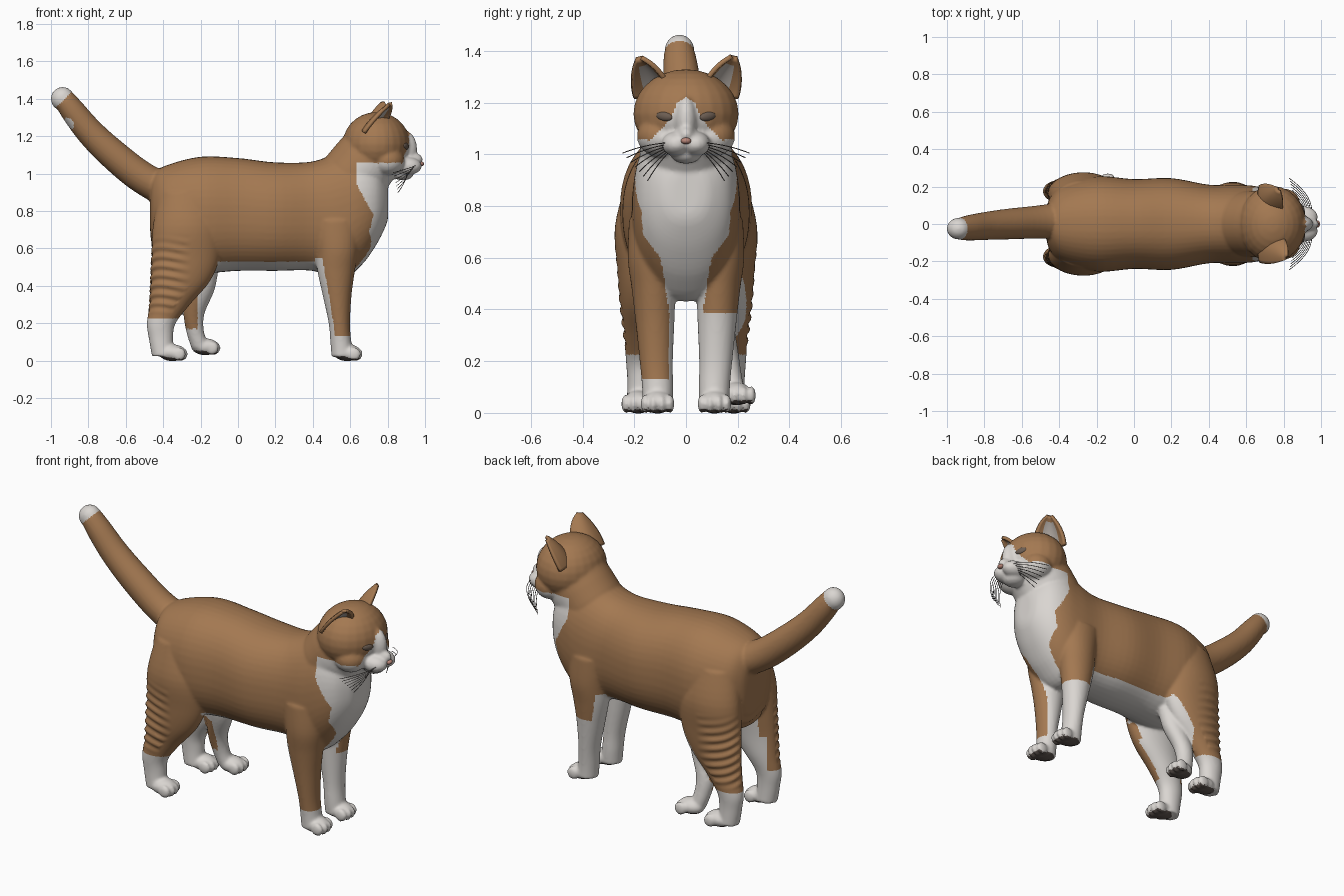
import bpy, bmesh, math
from mathutils import Matrix, Vector

if "Cube" in bpy.data.objects:
    bpy.data.objects.remove(bpy.data.objects["Cube"])


def material(name, rgb):
    m = bpy.data.materials.new(name)
    m.diffuse_color = (*rgb, 1)
    m.use_nodes = True
    m.node_tree.nodes["Principled BSDF"].inputs["Base Color"].default_value = m.diffuse_color
    return m


BROWN = material("ginger brown fur", (.37, .19, .083))
WHITE = material("white fur", (.70, .67, .64))
EYE = material("dark eye", (.15, .11, .085))
NOSE = material("pink nose", (.48, .24, .19))
EAR = material("pale inner ear", (.52, .47, .43))
WHISK = material("grey whisker", (.16, .14, .13))
PAD = material("dark paw pad", (.10, .08, .07))


def smooth_path(pts, n=5):
    """Catmull-Rom interpolation through tuples of any length."""
    out = []
    for i in range(len(pts) - 1):
        p = [pts[max(0, min(len(pts) - 1, i + k))] for k in (-1, 0, 1, 2)]
        for j in range(n):
            t = j / n
            out.append([b + .5 * t * (c - a + t * (2*a - 5*b + 4*c - d + t * (3*(b - c) + d - a)))
                        for a, b, c, d in zip(*p)])
    return out + [list(pts[-1])]


def lerp(v, table):
    """Piecewise linear lookup, table ascending."""
    if v <= table[0][0]:
        return table[0][1]
    for (a, p), (b, q) in zip(table, table[1:]):
        if v <= b:
            return p + (q - p) * (v - a) / (b - a)
    return table[-1][1]


def tube(bm, rings, n=48, power=1.0):
    """Closed loft through rings of (centre, axis a, axis b)."""
    loops = []
    for c, a, b in rings:
        loop = []
        for i in range(n):
            co, si = math.cos(math.tau * i / n), math.sin(math.tau * i / n)
            loop.append(bm.verts.new(Vector(c)
                        + Vector(a) * math.copysign(abs(co) ** power, co)
                        + Vector(b) * math.copysign(abs(si) ** power, si)))
        loops.append(loop)
    faces = [bm.faces.new((p[i], p[(i + 1) % n], q[(i + 1) % n], q[i]))
             for p, q in zip(loops, loops[1:]) for i in range(n)]
    faces += [bm.faces.new(loops[0][::-1]), bm.faces.new(loops[-1])]
    bmesh.ops.recalc_face_normals(bm, faces=faces)


def ball(bm, c, r):
    bmesh.ops.create_uvsphere(bm, u_segments=24, v_segments=14, radius=1,
                              matrix=Matrix.Translation(c) @ Matrix.Diagonal((*r, 1)))


def leg(bm, pts, s=1):
    tube(bm, [((x, s * y, z), (rx, 0, 0), (0, ry, 0))
              for x, y, z, rx, ry in smooth_path(pts)])


def paw(bm, x, y, z=0, turn=0.0):
    ball(bm, (x, y, z + .042), (.075, .058, .045))
    for o in (-.047, -.017, .017, .047):
        ball(bm, (x + .052 - abs(o) * .35, y + o + turn, z + .035), (.036, .018, .036))


def make_object(name, bm, mats):
    me = bpy.data.meshes.new(name)
    bm.to_mesh(me)
    bm.free()
    ob = bpy.data.objects.new(name, me)
    bpy.context.collection.objects.link(ob)
    for m in mats:
        me.materials.append(m)
    for p in me.polygons:
        p.use_smooth = True
    return ob


bm = bmesh.new()
# torso: x, top, bottom, half width
torso = [(-.47, .93, .70, .07), (-.45, 1.0, .58, .14), (-.38, 1.045, .52, .21),
         (-.2, 1.09, .47, .255), (0, 1.083, .48, .24), (.2, 1.06, .48, .245),
         (.4, 1.065, .48, .21), (.55, 1.12, .43, .21), (.66, 1.14, .51, .2),
         (.74, 1.08, .62, .165), (.79, .98, .72, .1), (.803, .93, .77, .05)]
tube(bm, [((x, 0, (t + b) / 2), (0, w, 0), (0, 0, (t - b) / 2))
          for x, t, b, w in smooth_path(torso)], power=.88)
# neck
tube(bm, [((x, 0, z), (-.78 * r, 0, .63 * r), (0, r, 0)) for x, z, r in
          [(.55, .9, .17), (.62, .99, .178), (.67, 1.05, .178), (.74, 1.14, .17)]])
# head, cheeks, muzzle, nose bridge and chin
ball(bm, (.74, 0, 1.157), (.18, .204, .172))
ball(bm, (.89, 0, 1.13), (.068, .045, .1))
ball(bm, (.925, 0, 1.075), (.063, .035, .04))
ball(bm, (.88, 0, 1.0), (.06, .06, .036))
for s in (-1, 1):
    ball(bm, (.905, s * .037, 1.04), (.078, .058, .048))
    ball(bm, (.80, s * .1, 1.07), (.09, .09, .08))
# tail
tail = [(-.36, .02, .9, .1), (-.52, .01, .985, .088), (-.67, 0, 1.105, .082),
        (-.79, -.01, 1.22, .075), (-.88, -.02, 1.33, .068), (-.925, -.025, 1.39, .06)]
tube(bm, [((x, y, z), (.7 * r, 0, .7 * r), (0, r, 0)) for x, y, z, r in smooth_path(tail)])
ball(bm, (-.938, -.025, 1.4), (.063, .058, .063))
# legs and paws
front = [(.52, .12, .75, .14, .1), (.53, .13, .6, .115, .095), (.525, .125, .48, .1, .085),
         (.53, .12, .35, .077, .075), (.542, .115, .2, .057, .064),
         (.55, .11, .1, .056, .06), (.56, .11, .02, .06, .058)]
hind = [(-.27, .13, .9, .15, .1), (-.27, .16, .72, .185, .115), (-.28, .165, .55, .182, .1),
        (-.31, .17, .42, .157, .085), (-.365, .17, .3, .108, .07), (-.41, .175, .2, .077, .057),
        (-.412, .175, .12, .065, .052), (-.4, .175, .025, .06, .055)]
for s in (-1, 1):
    leg(bm, front, s)
    paw(bm, .585, s * .11)
    leg(bm, hind, s)
    paw(bm, -.35, s * .185)
# the extra hind leg stepping forward on the far side
leg(bm, [(-.2, .1, .52, .1, .07), (-.2, .12, .38, .075, .06), (-.235, .15, .25, .055, .05),
         (-.228, .17, .15, .047, .045), (-.2, .185, .07, .05, .045)])
paw(bm, -.175, .195, .032, .01)

# fuse all into one skin
skin = make_object("body", bm, [])
rem = skin.modifiers.new("fuse", 'REMESH')
rem.mode, rem.voxel_size = 'VOXEL', .0085
smo = skin.modifiers.new("soften", 'SMOOTH')
smo.factor, smo.iterations = .5, 4
dg = bpy.context.evaluated_depsgraph_get()
me = bpy.data.meshes.new_from_object(skin.evaluated_get(dg))
skin.modifiers.clear()
skin.data = me
# fur folds on the back of the thighs
normals = [v.normal.copy() for v in me.vertices]
for v, n in zip(me.vertices, normals):
    x, y, z = v.co
    if x < -.25 and .24 < z < .68 and n.x < .2 and n.y * y > -.02:
        fade = min(1, (z - .24) / .06, (.68 - z) / .15, (-.25 - x) / .1)
        v.co += n * .005 * fade * math.sin(z * 125 + x * 25 + 2 * math.sin(y * 30))

BLAZE = [(1.045, .15), (1.1, .09), (1.15, .055), (1.2, .035), (1.22, 0)]
BIB_X = [(.5, .56), (.62, .6), (.68, .7), (.78, .725), (.86, .68), (.94, .635)]
BIB_W = [(.4, .07), (.5, .08), (.6, .1), (.7, .175), (.85, .22), (1, .3)]


def is_white(c, n):
    x, y, z = c
    inner = n.y * (1 if y > 0 else -1)                       # negative on inner sides
    if x < -.6 and z > .9:                                   # tail tip
        return z > 1.345 + (x + .98) or (c - Vector((-.91, -.06, 1.265))).length < .036
    if z > 1.055:                                            # face blaze
        return x > .78 and abs(y) < lerp(z, BLAZE)
    if z > .42 and x > lerp(z, BIB_X):                       # bib
        return abs(y) < lerp(z, BIB_W)
    if x > .41 and z < .55:                                  # front legs
        return (z < (.385 if y > 0 else .13) or inner < -.75 or abs(y) < .055
                or x < lerp(z, [(.1, .525), (.3, .495), (.55, .45)]))
    if x > -.11:                                             # belly
        return z < .53
    if .17 < z < .36 and -.29 < x < -.215 and .05 < y < .2 and n.y < 0:
        return False                                         # patch inside the extra leg
    if z < .54 and y > 0 and x > lerp(z, [(.2, -.29), (.36, -.25), (.54, -.12)]):
        return True                                          # extra leg and thigh edge
    if abs(y) < .13 and z < .56 and x > -.4:                 # groin
        return n.z < -.25 or inner < -.3 or n.x > .3
    return z < .225 or (z < .42 and inner < -.3 and x > -.44)


def is_pad(c, n):
    lift = .055 if -.26 < c.x < -.08 and c.y > 0 else .022
    return c.z < lift and n.z < -.6


me.materials.clear()
for m in (BROWN, WHITE, PAD):
    me.materials.append(m)
for p in me.polygons:
    p.use_smooth = True
    p.material_index = 2 if is_pad(p.center, p.normal) else int(is_white(p.center, p.normal))

# ears: cupped leaf shapes with a pale inside
for side, s, tip in (("left", 1, (.78, .188, 1.37)), ("right", -1, (.82, .183, 1.365))):
    bm = bmesh.new()
    base, face = Vector((.735, .138, 1.235)), Vector((.77, .64, 0))
    across, rise = Vector((-.052, .062, -.022)), Vector(tip) - Vector((.735, .138, 1.235))
    grid = []
    for j in range(13):
        v, row = j / 12, []
        w = max(.1, (1 - v ** 1.8) ** .75)
        for i in range(17):
            u = i / 8 - 1
            p = base + rise * v + across * u * w - face * (1 - u * u) * .055 * w
            row.append(bm.verts.new((p.x, s * p.y, p.z)))
        grid.append(row)
    for j in range(12):
        for i in range(16):
            f = bm.faces.new((grid[j][i], grid[j][i + 1], grid[j + 1][i + 1], grid[j + 1][i]))
            f.material_index = 0 if 2 < i < 13 and j < 10 else 1
            f.normal_update()
            if f.normal.dot(Vector((.77, s * .64, 0))) < 0:
                f.normal_flip()
    ear = make_object(side + " ear", bm, [EAR, BROWN])
    sol = ear.modifiers.new("thickness", 'SOLIDIFY')
    sol.thickness, sol.offset = .018, -1
    sol.material_offset = sol.material_offset_rim = 1

    # eye
    bm = bmesh.new()
    ball(bm, (0, 0, 0), (.013, .035, .018))
    bm.transform(Matrix.Translation((.896, s * .083, 1.147))
                 @ Matrix.Rotation(s * .42, 4, 'Z') @ Matrix.Rotation(s * .15, 4, 'X'))
    make_object(side + " eye", bm, [EYE])

    # whiskers
    cu = bpy.data.curves.new(side + " whiskers", 'CURVE')
    cu.dimensions, cu.bevel_depth, cu.bevel_resolution = '3D', .0018, 0
    for k in range(7):
        sp = cu.splines.new('POLY')
        sp.points.add(7)
        for i, pt in enumerate(sp.points):
            t = i / 7
            pt.co = (.95 - .008 * k + .01 * t - (.13 - .012 * k) * t * t,
                     s * (.065 + (.18 - .016 * k) * t),
                     1.045 - .006 * k - (.01 + .012 * k) * t - .03 * t * t, 1)
    cu.materials.append(WHISK)
    bpy.context.collection.objects.link(bpy.data.objects.new(side + " whiskers", cu))

# nose
bm = bmesh.new()
ball(bm, (.978, 0, 1.052), (.017, .02, .013))
make_object("nose", bm, [NOSE])
